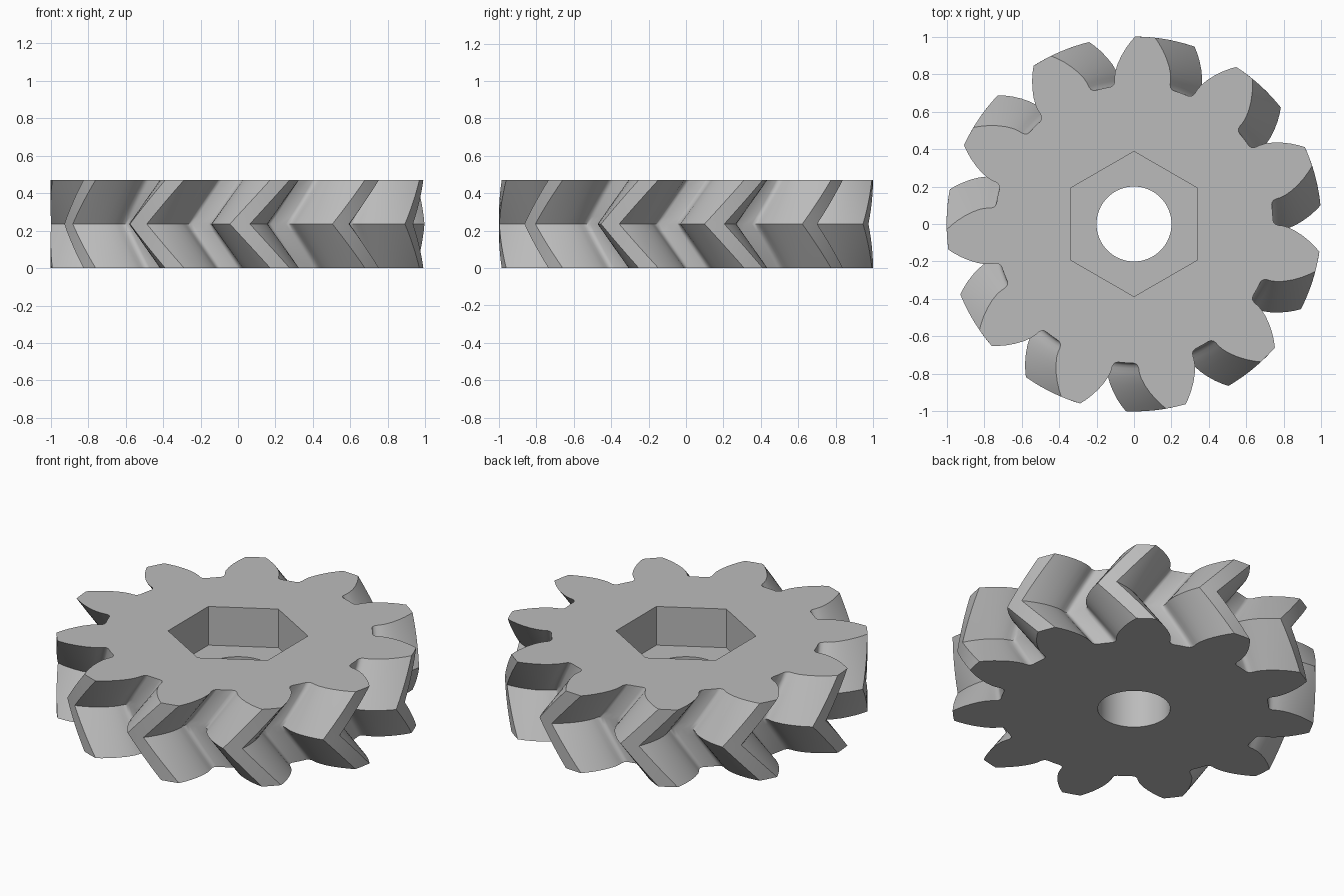
import bpy
import bmesh
from math import sin, cos, pi, radians, tau
from mathutils import Vector

if "Cube" in bpy.data.objects:
    bpy.data.objects.remove(bpy.data.objects["Cube"], do_unlink=True)

TEETH = 11
HEIGHT = 0.47
TWIST = radians(-12.4)      # turn of the tooth at mid height
START = radians(86.6)       # first tooth on the top and bottom faces
STEPS = 6                   # layers in each half
BORE, HEX = 0.2, 0.387

# Half tooth: radius and half angle in degrees, root to tip
FLANK = [(0.742, 13.2), (0.746, 12.2), (0.755, 11.5), (0.77, 11.1), (0.79, 10.95),
         (0.82, 10.4), (0.86, 9.2), (0.90, 7.7), (0.94, 6.0), (0.975, 4.35), (1.0, 3.05)]


def gear_outline():
    """Polar points of the whole toothed outline, counter-clockwise."""
    points = []
    for i in range(TEETH):
        mid = START + i * tau / TEETH
        points += [(r, mid - radians(a)) for r, a in FLANK]
        points.append((1.0, mid))
        points += [(r, mid + radians(a)) for r, a in reversed(FLANK)]
        points.append((FLANK[0][0], mid + pi / TEETH))
    return points


def add_loop(bm, polar, z, turn=0.0):
    return [bm.verts.new((r * cos(a + turn), r * sin(a + turn), z)) for r, a in polar]


def bridge(bm, low, high):
    for i in range(len(low)):
        j = (i + 1) % len(low)
        bm.faces.new((low[i], low[j], high[j], high[i]))


def fill_between(bm, outer, inner, up):
    """Flat face between an outer loop and a hole."""
    edges = [bm.edges.get((loop[i - 1], loop[i])) for loop in (outer, inner)
             for i in range(len(loop))]
    bmesh.ops.triangle_fill(bm, use_beauty=True, use_dissolve=False,
                            edges=edges, normal=Vector((0, 0, up)))


bm = bmesh.new()

# Herringbone teeth
outline = gear_outline()
layers = []
for k in range(2 * STEPS + 1):
    turn = TWIST * (1 - abs(k - STEPS) / STEPS)
    layers.append(add_loop(bm, outline, HEIGHT * k / (2 * STEPS), turn))
for low, high in zip(layers, layers[1:]):
    bridge(bm, low, high)

# Round bore in the lower half
circle = [(BORE, i * tau / 64) for i in range(64)]
bore_low = add_loop(bm, circle, 0)
bore_high = add_loop(bm, circle, HEIGHT / 2)
bridge(bm, bore_low, bore_high)

# Hexagonal nut pocket in the upper half
hexagon = [(HEX, pi / 6 + i * pi / 3) for i in range(6)]
hex_low = add_loop(bm, hexagon, HEIGHT / 2)
hex_high = add_loop(bm, hexagon, HEIGHT)
bridge(bm, hex_low, hex_high)

# Bottom face, pocket floor and top face
fill_between(bm, layers[0], bore_low, -1)
fill_between(bm, hex_low, bore_high, 1)
fill_between(bm, layers[-1], hex_high, 1)
bmesh.ops.recalc_face_normals(bm, faces=bm.faces)

mesh = bpy.data.meshes.new("herringbone_gear")
bm.to_mesh(mesh)
bm.free()
gear = bpy.data.objects.new("herringbone_gear", mesh)
bpy.context.collection.objects.link(gear)

# Plain grey material
grey = bpy.data.materials.new("light_grey")
grey.use_nodes = True
grey.diffuse_color = (0.5, 0.5, 0.5, 1)
grey.node_tree.nodes["Principled BSDF"].inputs["Base Color"].default_value = (0.5, 0.5, 0.5, 1)
mesh.materials.append(grey)

bpy.ops.object.select_all(action="DESELECT")
gear.select_set(True)
bpy.context.view_layer.objects.active = gear
bpy.ops.object.shade_smooth_by_angle(angle=radians(30))
